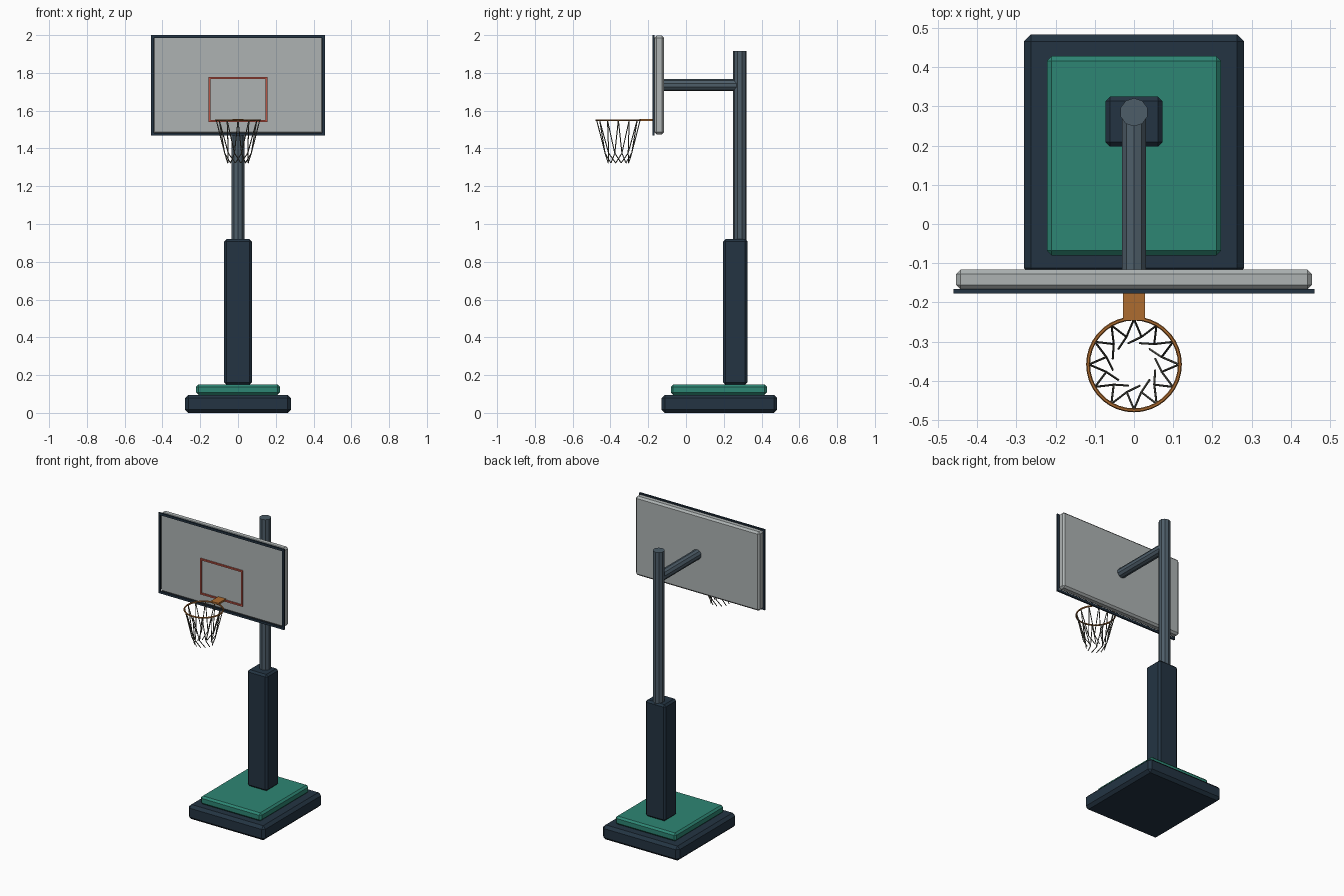
import bpy, bmesh
from math import pi, sin, cos
from mathutils import Vector

if "Cube" in bpy.data.objects:
    bpy.data.objects.remove(bpy.data.objects["Cube"])


def material(name, rgb):
    m = bpy.data.materials.new(name)
    m.diffuse_color = (*rgb, 1)
    m.use_nodes = True
    m.node_tree.nodes["Principled BSDF"].inputs["Base Color"].default_value = m.diffuse_color
    return m


NAVY = material("navy", (0.017, 0.034, 0.055))
GREEN = material("green", (0.027, 0.24, 0.175))
STEEL = material("steel", (0.075, 0.11, 0.14))
BOARD = material("board_grey", (0.42, 0.45, 0.45))
RED = material("red", (0.5, 0.09, 0.06))
ORANGE = material("orange", (0.42, 0.15, 0.03))
CORD = material("cord", (0.1, 0.1, 0.08))


def finish(name, bm, mat):
    bmesh.ops.recalc_face_normals(bm, faces=bm.faces)
    me = bpy.data.meshes.new(name)
    bm.to_mesh(me)
    bm.free()
    me.materials.append(mat)
    ob = bpy.data.objects.new(name, me)
    bpy.context.collection.objects.link(ob)
    return ob


def add_box(bm, lo, hi):
    lo, hi = Vector(lo), Vector(hi)
    vs = bmesh.ops.create_cube(bm, size=1)["verts"]
    for v in vs:
        v.co = Vector(a * b for a, b in zip(v.co, hi - lo)) + (lo + hi) / 2


def box(name, lo, hi, mat, bevel=0):
    bm = bmesh.new()
    add_box(bm, lo, hi)
    if bevel:
        bmesh.ops.bevel(bm, geom=bm.edges[:], offset=bevel, segments=1,
                        affect='EDGES', profile=0.5)
    return finish(name, bm, mat)


def add_rod(bm, a, b, r, sides):
    a, b = Vector(a), Vector(b)
    vs = bmesh.ops.create_cone(bm, cap_ends=True, segments=sides, radius1=r,
                               radius2=r, depth=(b - a).length)["verts"]
    rot = Vector((0, 0, 1)).rotation_difference(b - a)
    for v in vs:
        v.co = rot @ v.co + (a + b) / 2


def rod(name, a, b, r, sides, mat):
    bm = bmesh.new()
    add_rod(bm, a, b, r, sides)
    return finish(name, bm, mat)


def frame(name, x, z0, z1, t, y0, y1, mat):
    bm = bmesh.new()
    for s in (-1, 1):
        xs = sorted((s * x, s * (x - t)))
        add_box(bm, (xs[0], y0, z0), (xs[1], y1, z1))
    for z in (z0, z1 - t):
        add_box(bm, (-x + t, y0, z), (x - t, y1, z + t))
    return finish(name, bm, mat)


# Stepped base and padded column
box("base", (-0.281, -0.13, 0), (0.281, 0.483, 0.096), NAVY, 0.018)
box("base_top", (-0.222, -0.08, 0.096), (0.222, 0.428, 0.15), GREEN, 0.012)
box("pole_padding", (-0.073, 0.197, 0.15), (0.073, 0.325, 0.92), NAVY, 0.012)

# Pole and support arm
rod("pole", (0, 0.285, 0.9), (0, 0.285, 1.915), 0.036, 10, STEEL)
rod("support_arm", (0, -0.125, 1.735), (0, 0.285, 1.735), 0.032, 10, STEEL)

# Backboard with border and target square
box("backboard", (-0.454, -0.167, 1.475), (0.454, -0.116, 1.998), BOARD, 0.012)
frame("board_border", 0.46, 1.468, 2.0, 0.014, -0.177, -0.166, NAVY)
frame("target_square", 0.155, 1.54, 1.777, 0.01, -0.176, -0.166, RED)

# Rim and its bracket
CY, RIM_Z, N = -0.358, 1.55, 12
box("rim_bracket", (-0.028, -0.246, 1.544), (0.028, -0.166, 1.556), ORANGE)
bpy.ops.mesh.primitive_torus_add(location=(0, CY, RIM_Z), major_radius=0.117,
                                 minor_radius=0.005, major_segments=36, minor_segments=6)
rim = bpy.context.object
rim.name = "rim"
rim.data.materials.append(ORANGE)


# Net: V strands from the rim, then slanted tail strands
def ring(i, r, z):
    a = 2 * pi * i / N
    return (r * cos(a), CY + r * sin(a), z)


bm = bmesh.new()
for i in range(N):
    knot = ring(i + 0.5, 0.073, 1.375)
    add_rod(bm, ring(i, 0.115, RIM_Z), knot, 0.0028, 5)
    add_rod(bm, ring(i + 1, 0.115, RIM_Z), knot, 0.0028, 5)
    add_rod(bm, knot, ring(i + 1.5, 0.056, 1.323), 0.0028, 5)
finish("net", bm, CORD)
